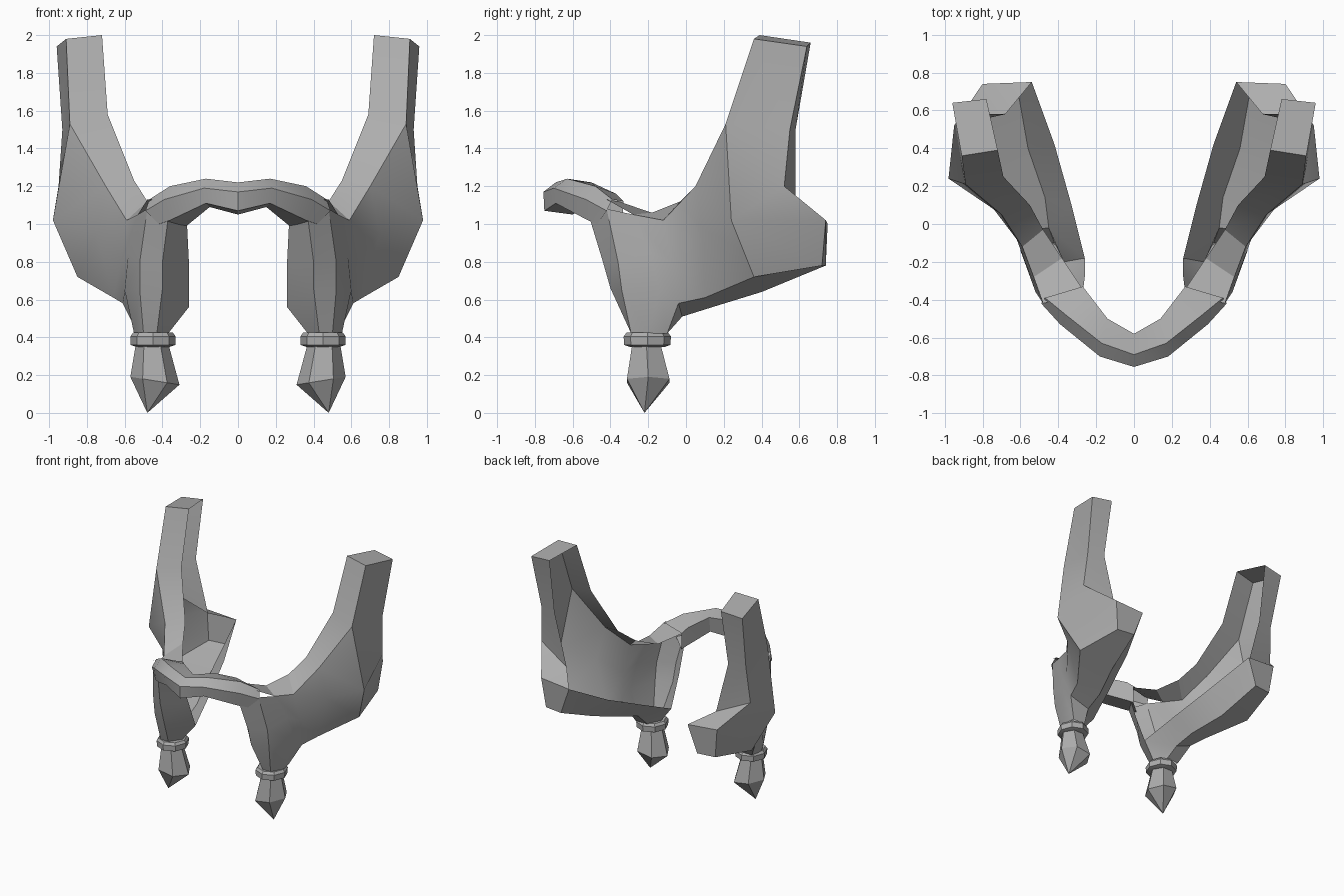
import bpy, bmesh, math
from mathutils import Vector

if "Cube" in bpy.data.objects:
    bpy.data.objects.remove(bpy.data.objects["Cube"])

grey = bpy.data.materials.new("stone_grey")
grey.diffuse_color = (0.42, 0.42, 0.42, 1)
grey.use_nodes = True
grey.node_tree.nodes["Principled BSDF"].inputs["Base Color"].default_value = grey.diffuse_color


def finish(name, bm, mirror=True, angle=30):
    """Weld, orient outwards by the outermost face, mirror to the other side."""
    bmesh.ops.remove_doubles(bm, verts=bm.verts, dist=0.002)
    bmesh.ops.recalc_face_normals(bm, faces=bm.faces)
    out = max(bm.faces, key=lambda f: f.calc_center_median().x)
    if out.normal.x < 0:
        bmesh.ops.reverse_faces(bm, faces=bm.faces)
    if mirror:
        geo = bm.verts[:] + bm.edges[:] + bm.faces[:]
        dup = bmesh.ops.duplicate(bm, geom=geo)["geom"]
        for v in dup:
            if isinstance(v, bmesh.types.BMVert):
                v.co.x = -v.co.x
        bmesh.ops.reverse_faces(bm, faces=[f for f in dup if isinstance(f, bmesh.types.BMFace)])
        bmesh.ops.remove_doubles(bm, verts=bm.verts, dist=0.002)
    me = bpy.data.meshes.new(name)
    bm.to_mesh(me)
    bm.free()
    me.materials.append(grey)
    ob = bpy.data.objects.new(name, me)
    bpy.context.collection.objects.link(ob)
    bpy.ops.object.select_all(action='DESELECT')
    ob.select_set(True)
    bpy.context.view_layer.objects.active = ob
    bpy.ops.object.shade_smooth_by_angle(angle=math.radians(angle))
    return ob


def sheet(bm, sections, closed=False):
    """Skin a row of equal-length sections with quads."""
    rows = [[bm.verts.new(p) for p in s] for s in sections]
    n = len(rows[0])
    for a, b in zip(rows, rows[1:]):
        for i in range(n if closed else n - 1):
            j = (i + 1) % n
            bm.faces.new((a[i], a[j], b[j], b[i]))
    return rows


def poly(bm, *pts):
    bm.faces.new([bm.verts.new(p) for p in pts])


# leg shield: columns from the inner edge round the front to the side
collar = [(.37, -.20, .42), (.43, -.29, .42), (.50, -.29, .42), (.55, -.20, .42), (.53, -.10, .42)]
side_top, side_mid, side_low = (.59, -.12, 1.02), (.62, -.08, .80), (.61, -.04, .58)
inner_low = (.26, -.18, .56)
leg = [
    [(.27, -.36, 1.0), (.26, -.28, .8), inner_low, collar[0]],
    [(.37, -.51, 1.03), (.40, -.44, .8), (.40, -.40, .66), collar[1]],
    [(.48, -.42, 1.08), (.52, -.36, .8), (.52, -.34, .65), collar[2]],
    [(.53, -.28, 1.05), (.58, -.19, .85), (.60, -.14, .65), collar[3]],
    [side_top, side_mid, side_low, collar[4]],
]
bm = bmesh.new()
sheet(bm, leg)
# back of the leg under the side panel
keel, back_collar = (.45, -.02, .51), (.42, -.10, .42)
poly(bm, collar[4], side_low, keel, back_collar)
poly(bm, collar[0], back_collar, keel, inner_low)

# side panel, with its floor and inner lip, from the leg to the back
lip_end, lip_out, lip_low = (.54, .75, 1.0), (.80, .74, 1.02), (.77, .72, .78)
sheet(bm, [
    [side_top, side_mid, side_low, keel, inner_low],
    [(.70, .05, 1.2), (.75, .09, .95), (.66, .10, .61), (.47, .14, .56), (.33, .10, .68)],
    [(.89, .21, 1.53), (.98, .24, 1.02), (.85, .36, .72), (.56, .40, .64), (.42, .42, .82)],
    [(.95, .52, 1.2), lip_out, lip_low, (.62, .74, .78), lip_end],
])
# back closing and cap of the lip
notch = (.68, .58, 1.08)
poly(bm, lip_out, lip_low, (.62, .74, .78), lip_end)
poly(bm, lip_out, lip_end, notch)
poly(bm, (.95, .52, 1.2), lip_out, notch)

# upright post: outer and back walls, open towards the middle
post_front, post_out = (.91, .36, 1.98), (.96, .64, 1.94)
post_back, post_in = (.78, .66, 1.96), (.72, .39, 2.0)
sheet(bm, [
    [post_front, post_out, post_back],
    [(.89, .21, 1.53), (.93, .55, 1.5), (.79, .58, 1.5)],
])
poly(bm, (.89, .21, 1.53), (.93, .55, 1.5), (.95, .52, 1.2))
poly(bm, (.93, .55, 1.5), (.79, .58, 1.5), notch, (.95, .52, 1.2))
poly(bm, post_front, post_out, post_back, post_in)

# rim strip climbing from the arch to the front of the post
sheet(bm, [
    [(.26, -.36, 1.12), (.48, -.42, 1.13)],
    [(.38, -.18, 1.06), (.53, -.28, 1.05)],
    [(.48, -.03, 1.12), side_top],
    [(.55, .10, 1.23), (.70, .05, 1.2)],
    [(.69, .25, 1.58), (.89, .21, 1.53)],
    [post_in, post_front],
])
finish("side_shell", bm)

# front arch: five-point band, mirrored at the middle
bm = bmesh.new()
sheet(bm, [
    [(0, -.58, 1.20), (0, -.69, 1.22), (0, -.755, 1.17), (0, -.75, 1.07), (0, -.60, 1.05)],
    [(.14, -.50, 1.22), (.17, -.63, 1.24), (.18, -.70, 1.19), (.17, -.69, 1.11), (.15, -.53, 1.09)],
    [(.24, -.37, 1.16), (.36, -.48, 1.20), (.39, -.53, 1.13), (.36, -.52, 1.02), (.26, -.37, 1.0)],
    [(.27, -.33, 1.12), (.47, -.39, 1.13), (.49, -.42, 1.07), (.42, -.47, 1.0), (.28, -.34, .98)],
], closed=True)
finish("front_arch", bm)


def ring(cx, cy, rx, ry, z, n=8):
    return [(cx + rx * math.cos(2 * math.pi * i / n), cy + ry * math.sin(2 * math.pi * i / n), z)
            for i in range(n)]


# collar ring below each leg
bm = bmesh.new()
rows = sheet(bm, [ring(.45, -.205, r, r + .005, z) for r, z in
                  ((.09, .35), (.118, .36), (.12, .405), (.105, .425), (.08, .425))], closed=True)
bm.faces.new(rows[0])
bm.faces.new(rows[-1])
finish("collar_ring", bm)

# pointed foot: six sides, slanted widest line
bm = bmesh.new()
wide = [(x, y, .17 + .16 * (x - .44)) for x, y, z in ring(.44, -.2, .13, .13, 0, 6)]
rows = sheet(bm, [ring(.455, -.21, .085, .085, .37, 6), wide], closed=True)
bm.faces.new(rows[0])
tip = bm.verts.new((.48, -.22, 0))
for i in range(6):
    bm.faces.new((rows[1][i], rows[1][(i + 1) % 6], tip))
finish("pointed_foot", bm, angle=20)
